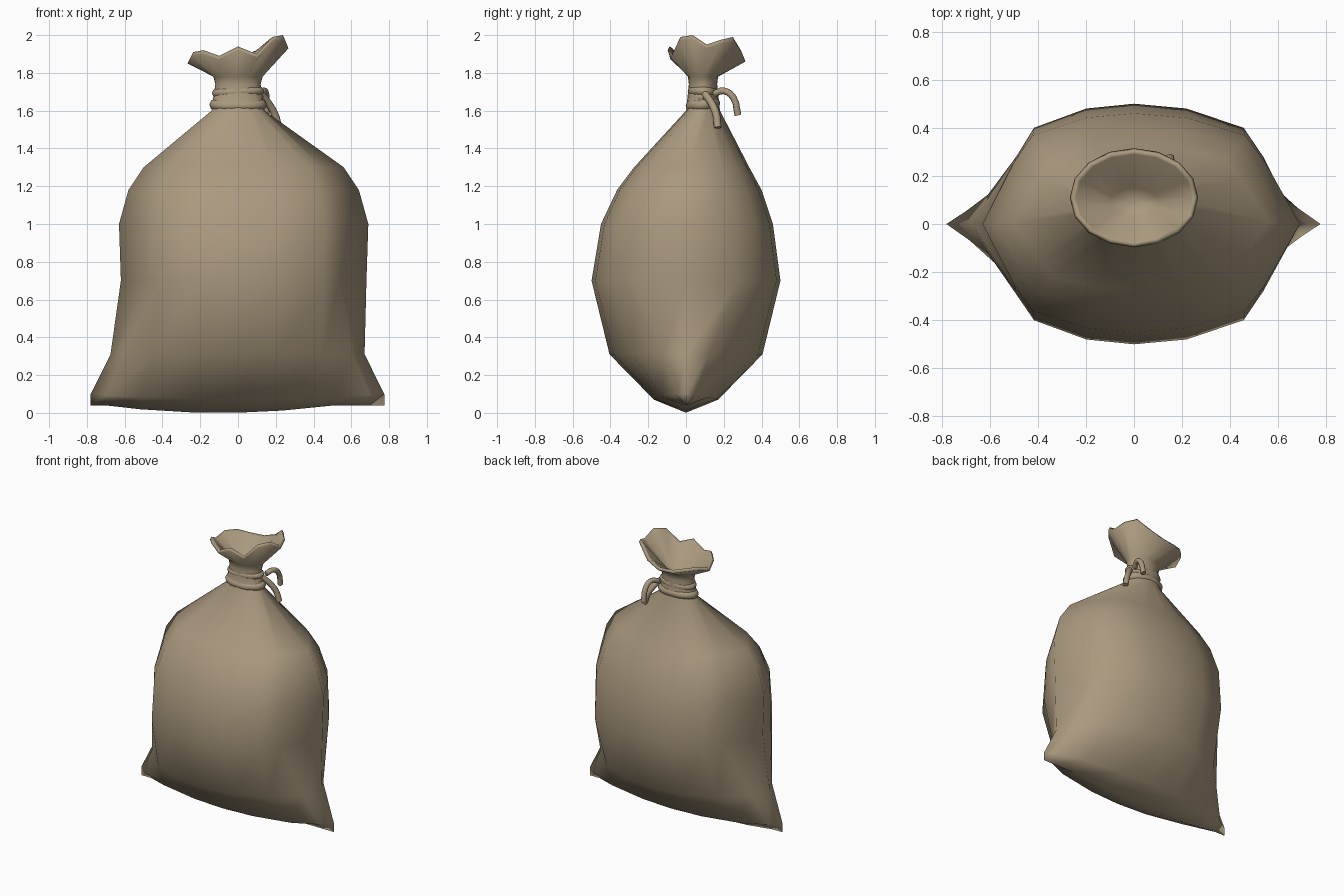
import bpy, bmesh, math
from mathutils import Vector

if "Cube" in bpy.data.objects:
    bpy.data.objects.remove(bpy.data.objects["Cube"])

burlap = bpy.data.materials.new("burlap tan")
burlap.diffuse_color = (0.40, 0.32, 0.21, 1)
burlap.use_nodes = True
burlap.node_tree.nodes["Principled BSDF"].inputs["Base Color"].default_value = burlap.diffuse_color
N = 16

# quarter cross-sections as (x fraction, y fraction), from the side seam to the middle
ROUND = [(math.cos(i * math.pi / 8), math.sin(i * math.pi / 8)) for i in range(5)]
LENS = [(1, 0), (.79, .56), (.67, .80), (.32, .96), (0, 1)]
PINCH = [(1, 0), (.90, .30), (.66, .70), (.30, .94), (0, 1)]


def ring(section, z, xl, xr, yf, yb, seam_y):
    """16 points around; each quarter mirrors the given section."""
    pts = []
    for k in range(N):
        q = k % 8
        fx, fy = section[q if q <= 4 else 8 - q]
        right = k <= 4 or k >= 12
        x = fx * (xr if right else xl)
        y = seam_y + fy * ((yb if k <= 8 else yf) - seam_y)
        pts.append(Vector((x, y, z)))
    return pts


# ---- sack: lofted from the bottom seam to the mouth, then down inside ----
rings = []
bottom = ring(PINCH, 0, -.78, .775, 0, 0, 0)
for p in bottom:
    p.z = min(.04, .11 * (p.x + .1) ** 2)
rings.append(bottom)
low = ring(PINCH, .07, -.78, .775, -.17, .17, 0)
for p in low:
    p.z += .03 * abs(p.x / .78) ** 2
rings.append(low)
rings += [ring(*r) for r in (
    (PINCH, .31, -.675, .67, -.405, .405, 0),
    (LENS, .70, -.62, .68, -.5, .5, 0),
    (LENS, 1.0, -.63, .69, -.45, .46, 0),
    (LENS, 1.18, -.58, .64, -.365, .40, 0),
    (LENS, 1.30, -.50, .56, -.275, .335, .01),
    (ROUND, 1.60, -.14, .14, .0, .18, .08),
    (ROUND, 1.74, -.12, .12, .015, .165, .09),
    (ROUND, 1.78, -.13, .13, .01, .17, .09))]

# wavy mouth rim
rim_z = [1.95, 1.975, 1.99, 1.92, 1.88, 1.88, 1.90, 1.90,
         1.87, 1.91, 1.92, 1.89, 1.94, 1.90, 1.99, 2.0]
for inset, drop in ((0, .02), (.01, 0), (.025, .01)):
    mouth = ring(ROUND, 0, -.267 + inset, .267 - inset, -.097 + inset, .315 - inset, .11)
    for p, z in zip(mouth, rim_z):
        p.z = z - drop
    rings.append(mouth)
rings.append(ring(ROUND, 1.79, -.10, .10, .03, .15, .09))

bm = bmesh.new()
loops = [[bm.verts.new(p) for p in r] for r in rings]
for a, b in zip(loops, loops[1:]):
    for k in range(N):
        j = (k + 1) % N
        bm.faces.new((a[k], a[j], b[j], b[k]))
centre = bm.verts.new((0, .10, 1.74))
for k in range(N):
    bm.faces.new((loops[-1][k], loops[-1][(k + 1) % N], centre))
bmesh.ops.remove_doubles(bm, verts=bm.verts, dist=.0005)  # close the bottom seam
bmesh.ops.recalc_face_normals(bm, faces=bm.faces)
mesh = bpy.data.meshes.new("sack")
bm.to_mesh(mesh)
bm.free()
mesh.materials.append(burlap)
mesh.shade_smooth()
sack = bpy.data.objects.new("sack", mesh)
bpy.context.collection.objects.link(sack)


# ---- rope: bevelled curves ----
def rope(name, pts, radius, closed=False):
    cu = bpy.data.curves.new(name, 'CURVE')
    cu.dimensions = '3D'
    cu.bevel_depth = radius
    cu.bevel_resolution = 2
    cu.resolution_u = 3
    cu.use_fill_caps = True
    sp = cu.splines.new('BEZIER')
    sp.bezier_points.add(len(pts) - 1)
    for bp, p in zip(sp.bezier_points, pts):
        bp.co = p
        bp.handle_left_type = bp.handle_right_type = 'AUTO'
    sp.use_cyclic_u = closed
    cu.materials.append(burlap)
    ob = bpy.data.objects.new(name, cu)
    bpy.context.collection.objects.link(ob)


# coils round the neck
for i, (z, rx, ry, rad) in enumerate(((1.632, .122, .062, .03),
                                      (1.668, .112, .056, .022),
                                      (1.698, .113, .056, .025))):
    coil = [(rx * math.cos(a), .09 + ry * math.sin(a), z + .006 * math.sin(a + i))
            for a in (k * math.pi / 4 for k in range(8))]
    rope(f"neck_rope_{i + 1}", coil, rad, True)

# loose ends
rope("rope_end_long", [(.12, .15, 1.69), (.14, .20, 1.705), (.15, .25, 1.67), (.15, .275, 1.575)], .018)
rope("rope_end_short", [(.12, .10, 1.69), (.16, .135, 1.64), (.195, .16, 1.58), (.215, .168, 1.51)], .02)
